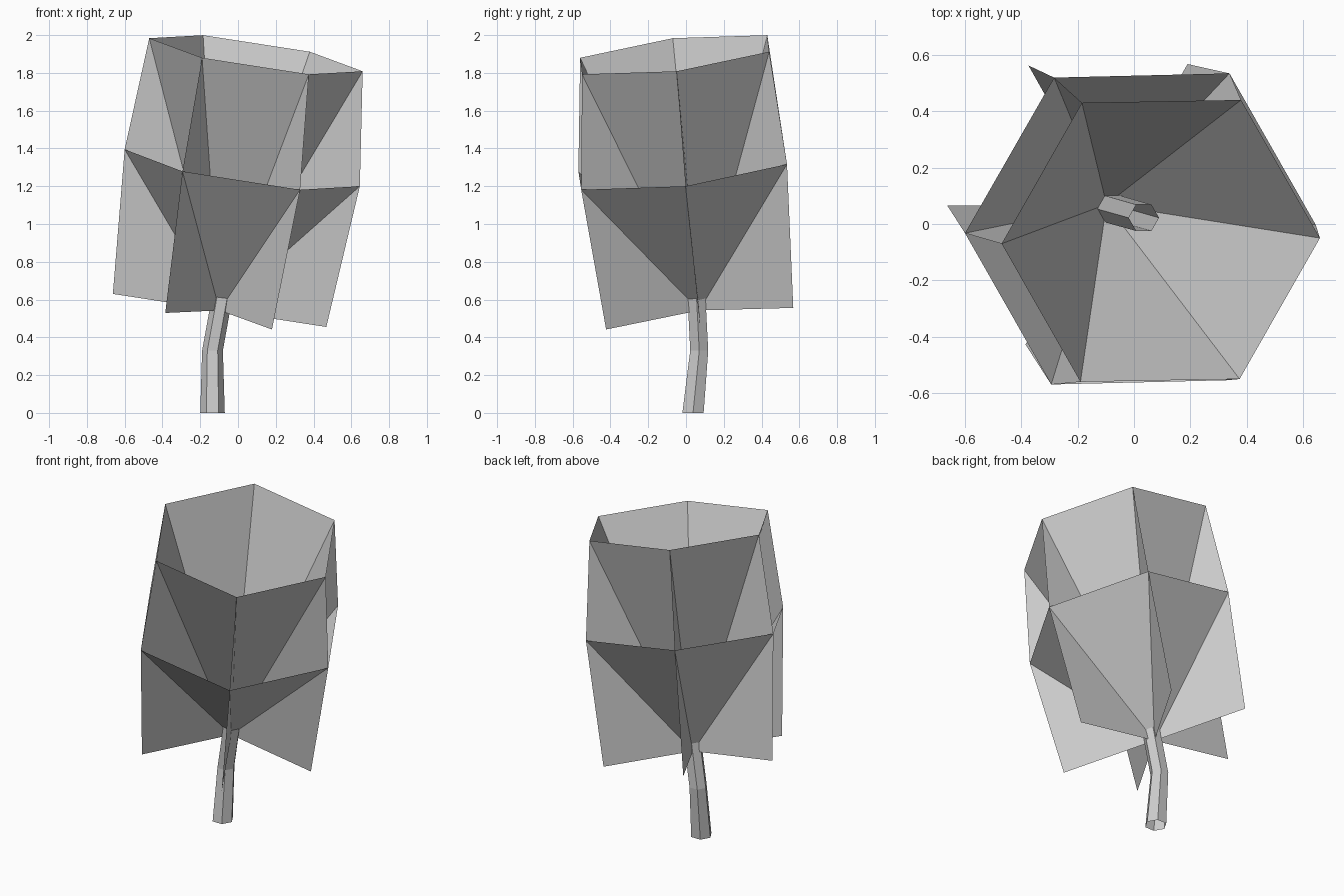
import bpy
from math import sin, cos, pi
from mathutils import Vector

if "Cube" in bpy.data.objects:
    bpy.data.objects.remove(bpy.data.objects["Cube"])


def make(name, verts, faces):
    mesh = bpy.data.meshes.new(name)
    mesh.from_pydata(verts, [], faces)
    obj = bpy.data.objects.new(name, mesh)
    bpy.context.collection.objects.link(obj)
    return obj


def hex_ring(c, u, v):
    """Six points around c in the plane spanned by u and v."""
    c, u, v = Vector(c), Vector(u), Vector(v)
    return [c + u * cos(i * pi / 3) + v * sin(i * pi / 3) for i in range(6)]


# Bent, open-ended hexagonal stem
stem = []
for centre, r in (((-0.135, 0.037, 0), 0.065),
                  ((-0.135, 0.07, 0.33), 0.055),
                  ((0.035, 0.022, 1.27), 0.054)):
    stem += hex_ring(centre, (r, 0, 0), (0, r, 0))
make("stem", stem, [(k + i, k + (i + 1) % 6, k + 6 + (i + 1) % 6, k + 6 + i)
                    for k in (0, 6) for i in range(6)])

# Three tilted hexagon rings that follow the lean of the plant
apex = Vector((-0.0975, 0.07, 0.5425))
low = hex_ring(apex, (0.565, 0.005, -0.0875), (0.006, 0.572, 0.066))
mid = hex_ring((0.0225, -0.0175, 1.2975), (0.6225, 0.015, -0.0975), (0.006, 0.629, 0.078))
top = hex_ring((0.095, -0.06, 1.896), (0.565, 0.01, -0.0875), (0.003, 0.572, 0.069))

# Open funnels of foliage, both meeting at the apex
for name, ring in (("lower_funnel", mid), ("upper_funnel", top)):
    make(name, ring + [apex], [(i, (i + 1) % 6, 6) for i in range(6)])

# Radial leaf fins joining the rings to the apex
fins = low + mid + top + [apex]
make("leaf_fins", fins, [f for i in range(6)
                         for f in ((18, i, 6 + i), (18, 6 + i, 12 + i))])
